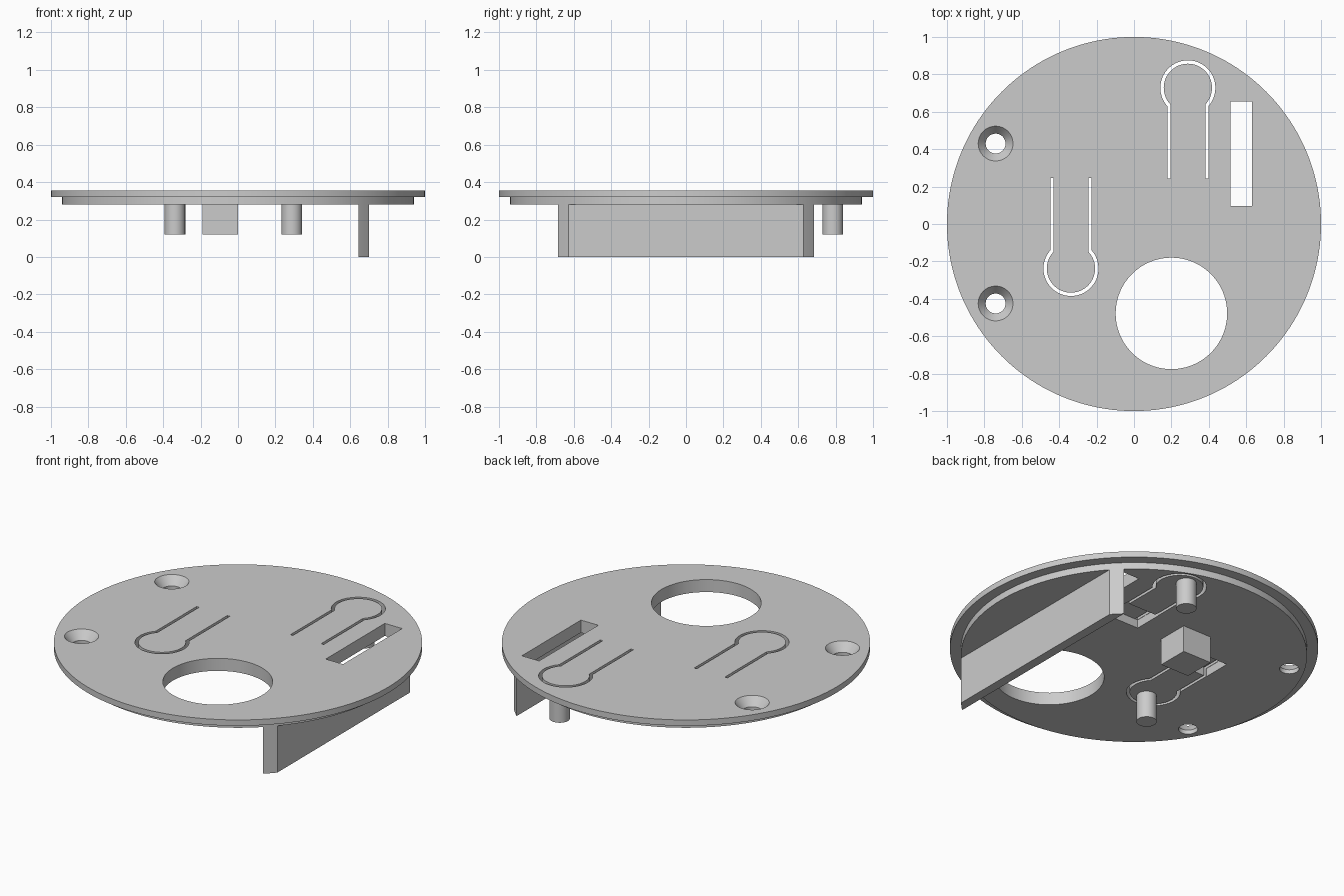
import bpy, bmesh
from math import pi, sin, cos, asin, sqrt

if "Cube" in bpy.data.objects:
    bpy.data.objects.remove(bpy.data.objects["Cube"], do_unlink=True)

grey = bpy.data.materials.new("plain grey")
grey.use_nodes = True
grey.diffuse_color = (0.6, 0.6, 0.6, 1)
grey.node_tree.nodes["Principled BSDF"].inputs["Base Color"].default_value = (0.6, 0.6, 0.6, 1)

TOP, STEP, UNDER, PEG_END = 0.355, 0.32, 0.28, 0.12
RIM, LIP = 1.0, 0.94


def finish(name, bm):
    bmesh.ops.recalc_face_normals(bm, faces=bm.faces[:])
    mesh = bpy.data.meshes.new(name)
    bm.to_mesh(mesh)
    bm.free()
    mesh.materials.append(grey)
    obj = bpy.data.objects.new(name, mesh)
    bpy.context.collection.objects.link(obj)
    return obj


def prism(name, outline, z0, z1):
    """Extrude a flat outline from z0 to z1."""
    bm = bmesh.new()
    face = bm.faces.new([bm.verts.new((x, y, z0)) for x, y in outline])
    new = bmesh.ops.extrude_face_region(bm, geom=[face])["geom"]
    for v in new:
        if isinstance(v, bmesh.types.BMVert):
            v.co.z = z1
    return finish(name, bm)


def lathe(name, profile, x=0, y=0, segments=96):
    """Stack rings of (radius, z) into a closed round solid."""
    bm = bmesh.new()
    rings = [[bm.verts.new((x + r * cos(2 * pi * i / segments),
                            y + r * sin(2 * pi * i / segments), z))
              for i in range(segments)] for r, z in profile]
    for a, b in zip(rings, rings[1:]):
        for i in range(segments):
            j = (i + 1) % segments
            bm.faces.new((a[i], a[j], b[j], b[i]))
    bm.faces.new(rings[0])
    bm.faces.new(rings[-1])
    return finish(name, bm)


def box(name, x0, x1, y0, y1, z0, z1):
    return prism(name, [(x0, y0), (x1, y0), (x1, y1), (x0, y1)], z0, z1)


def smooth(obj):
    bpy.ops.object.select_all(action="DESELECT")
    obj.select_set(True)
    bpy.context.view_layer.objects.active = obj
    bpy.ops.object.shade_smooth_by_angle(angle=pi / 6)


def cut(target, cutter):
    cutter.hide_render = True
    mod = target.modifiers.new("cut", "BOOLEAN")
    mod.operation, mod.solver, mod.object = "DIFFERENCE", "EXACT", cutter
    bpy.context.view_layer.objects.active = target
    bpy.ops.object.modifier_apply(modifier=mod.name)
    bpy.data.objects.remove(cutter, do_unlink=True)


def keyhole_path(radius, half, length, steps=48):
    """Open path: up one side of the stem, round the head, down the other."""
    a = asin(half / radius)
    arc = [-pi / 2 - a - (2 * pi - 2 * a) * i / steps for i in range(steps + 1)]
    return ([(-half, -length)] + [(radius * cos(t), radius * sin(t)) for t in arc]
            + [(half, -length)])


# Stepped round plate
plate = lathe("round_plate", [(LIP, UNDER), (LIP, STEP), (RIM, STEP), (RIM, TOP)], segments=160)

# Large round opening and rectangular slot
cut(plate, lathe("opening_cutter", [(0.298, 0.2), (0.298, 0.5)], 0.2, -0.478))
cut(plate, box("slot_cutter", 0.515, 0.63, 0.095, 0.655, 0.2, 0.5))

# Countersunk screw holes
for y in (0.43, -0.425):
    cut(plate, lathe("screw_cutter", [(0.053, 0.2), (0.053, 0.305), (0.093, TOP), (0.093, 0.5)],
                     -0.74, y, 64))

# Flexible push buttons: keyhole slit, thinned hinge and peg underneath
LENGTH, HALF = 0.485, 0.11
slit = keyhole_path(0.147, HALF, LENGTH) + keyhole_path(0.129, 0.093, LENGTH)[::-1]
for side, cx, cy, d in (("back", 0.288, 0.728, 1), ("front", -0.337, -0.238, -1)):
    cut(plate, prism("slit_cutter", [(cx + d * x, cy + d * y) for x, y in slit], 0.2, 0.5))
    ends = sorted((cy - d * (LENGTH + 0.002), cy - d * (LENGTH - 0.17)))
    cut(plate, box("hinge_cutter", cx - HALF - 0.002, cx + HALF + 0.002, *ends, 0.2, 0.33))
    smooth(lathe(side + "_button_peg", [(0.055, PEG_END), (0.055, UNDER + 0.005)],
                 cx, cy + d * 0.057, 48))
smooth(plate)

# Support block under the plate
box("support_block", -0.19, 0, 0.23, 0.42, PEG_END, UNDER + 0.005)

# Side wall, its ends following the lip of the plate
X0, X1, N = 0.645, 0.70, 6
end = [(x, sqrt(LIP ** 2 - x ** 2)) for x in (X0 + (X1 - X0) * i / N for i in range(N + 1))]
wall = prism("side_wall", [(x, -y) for x, y in end] + end[::-1], 0, UNDER)
smooth(wall)
